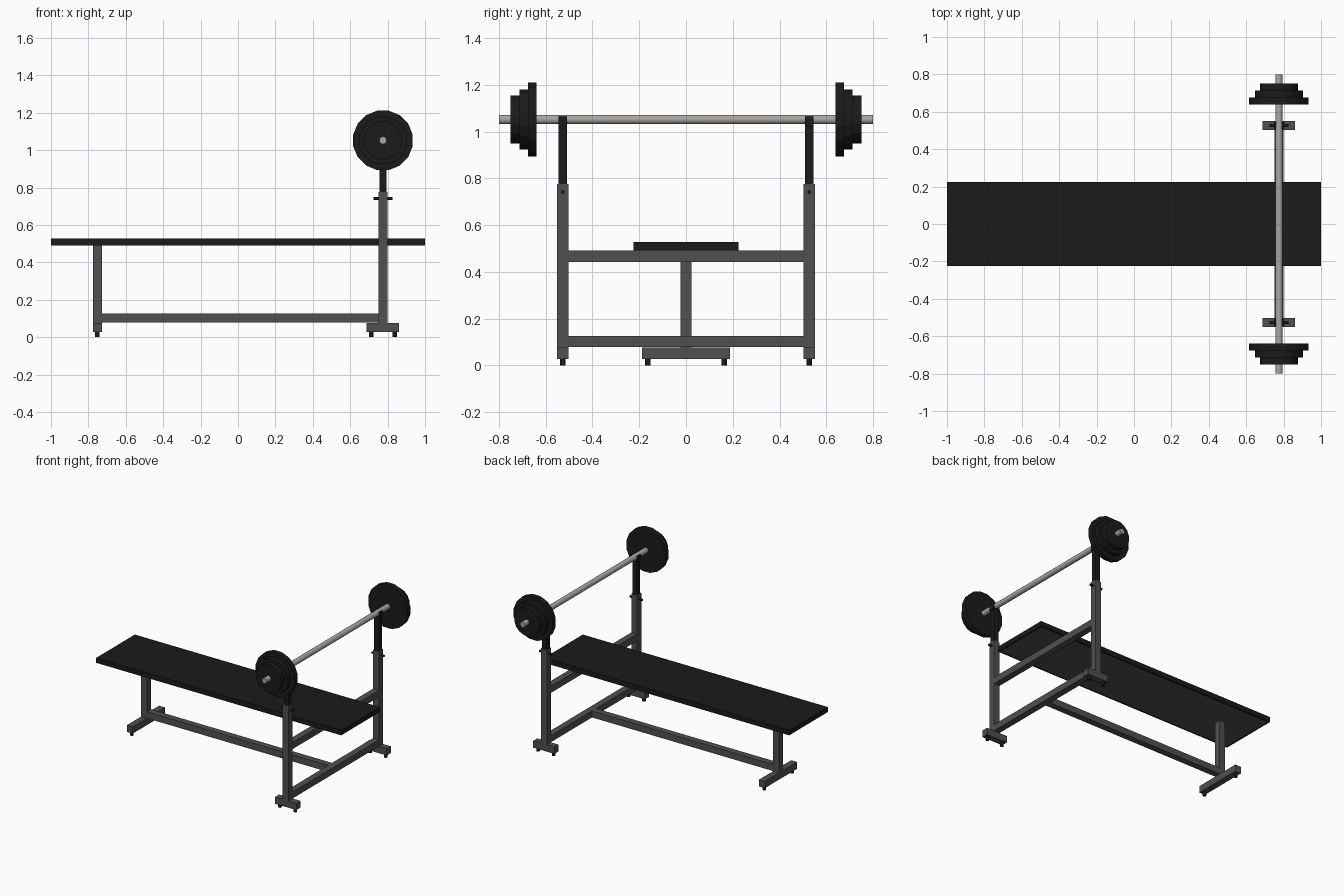
import bpy, bmesh, math
from mathutils import Matrix

if "Cube" in bpy.data.objects:
    bpy.data.objects.remove(bpy.data.objects["Cube"])


def mat(name, c):
    m = bpy.data.materials.new(name)
    m.diffuse_color = (*c, 1)
    m.use_nodes = True
    m.node_tree.nodes["Principled BSDF"].inputs["Base Color"].default_value = m.diffuse_color
    return m


GREY = mat("frame grey", (0.08, 0.08, 0.08))
BLACK = mat("matte black", (0.0105, 0.0105, 0.0105))
STEEL = mat("bar steel", (0.40, 0.385, 0.355))


def box(name, x, y, z, m):
    """Box from (min, max) ranges."""
    bpy.ops.mesh.primitive_cube_add(size=1)
    o = bpy.context.object
    o.name = name
    r = (x, y, z)
    o.data.transform(Matrix.Translation([(a + b) / 2 for a, b in r]) @
                     Matrix.Diagonal([b - a for a, b in r] + [1]))
    o.data.materials.append(m)
    return o


def rod(name, axis, a, b, u, v, r, m, n=12, smooth=True):
    """Cylinder along an axis from a to b; u, v are the other two coordinates in order."""
    bpy.ops.mesh.primitive_cylinder_add(vertices=n, radius=r, depth=abs(b - a))
    o = bpy.context.object
    o.name = name
    c = (a + b) / 2
    pos = {'X': (c, u, v), 'Y': (u, c, v), 'Z': (u, v, c)}[axis]
    rot = {'X': Matrix.Rotation(math.pi / 2, 4, 'Y'),
           'Y': Matrix.Rotation(math.pi / 2, 4, 'X'), 'Z': Matrix()}[axis]
    spin = Matrix.Rotation(math.pi / n, 4, 'Z')
    o.data.transform(Matrix.Translation(pos) @ rot @ spin)
    o.data.materials.append(m)
    if smooth:
        bpy.ops.object.shade_smooth_by_angle(angle=math.radians(40))
    return o


X = 0.775      # rack position along the bench
L = -0.752     # rear leg position
BZ = 1.052     # bar height
T = 0.024      # half tube width

# padded bench, with a grey backing panel inset in the underside
pad = box("bench_pad", (-1, 1), (-0.225, 0.225), (0.491, 0.528), BLACK)
pad.data.materials.append(GREY)
bm = bmesh.new()
bm.from_mesh(pad.data)
bottom = min(bm.faces, key=lambda f: f.calc_center_median().z)
bmesh.ops.inset_region(bm, faces=[bottom], thickness=0.02)
bottom.material_index = 1
bm.to_mesh(pad.data)
bm.free()

# rear support
box("rear_leg", (L - T, L + T), (-T, T), (0.077, 0.492), GREY)
box("rear_foot", (L - T, L + T), (-0.188, 0.188), (0.027, 0.077), GREY)
box("spine_tube", (L + T, X - T), (-T, T), (0.078, 0.126), GREY)

# tubes joining the two uprights
box("lower_crossbar", (X - T, X + T), (-0.503, 0.503), (0.078, 0.126), GREY)
box("upper_crossbar", (X - T, X + T), (-0.503, 0.503), (0.442, 0.491), GREY)

# barbell shaft
rod("barbell_shaft", 'Y', -0.8, 0.8, X, BZ, 0.02, STEEL, 16)

for s, side in ((-1, "front"), (1, "back")):
    y = s * 0.527
    # rack upright with its foot
    box(side + "_upright", (X - T, X + T), (y - T, y + T), (0.077, 0.777), GREY)
    box(side + "_upright_foot", (X - 0.087, X + 0.087), (y - T, y + T), (0.027, 0.077), GREY)
    for dx in (-0.063, 0.063):
        rod(side + "_upright_foot_peg", 'Z', 0, 0.028, X + dx, y, 0.012, BLACK)
    rod(side + "_rear_foot_peg", 'Z', 0, 0.028, L, s * 0.163, 0.012, BLACK)
    # sliding inner post, cradle prongs and locking pin
    w = 0.019
    box(side + "_inner_post", (X - w, X + w), (y - w, y + w), (0.74, 1.034), BLACK)
    for d in (-1, 1):
        xs = sorted((X + d * 0.017, X + d * 0.027))
        box(side + "_cradle_prong", xs, (y - w, y + w), (1.02, 1.064), BLACK)
    rod(side + "_locking_pin", 'X', X - 0.051, X + 0.051, y, 0.742, 0.008, BLACK)
    # stacked weight plates
    for label, y0, y1, r in (("large", 0.639, 0.675, 0.162),
                             ("medium", 0.675, 0.713, 0.130),
                             ("small", 0.713, 0.75, 0.104)):
        rod(f"{side}_{label}_plate", 'Y', s * y0, s * y1, X, BZ, r, BLACK, 16, False)
